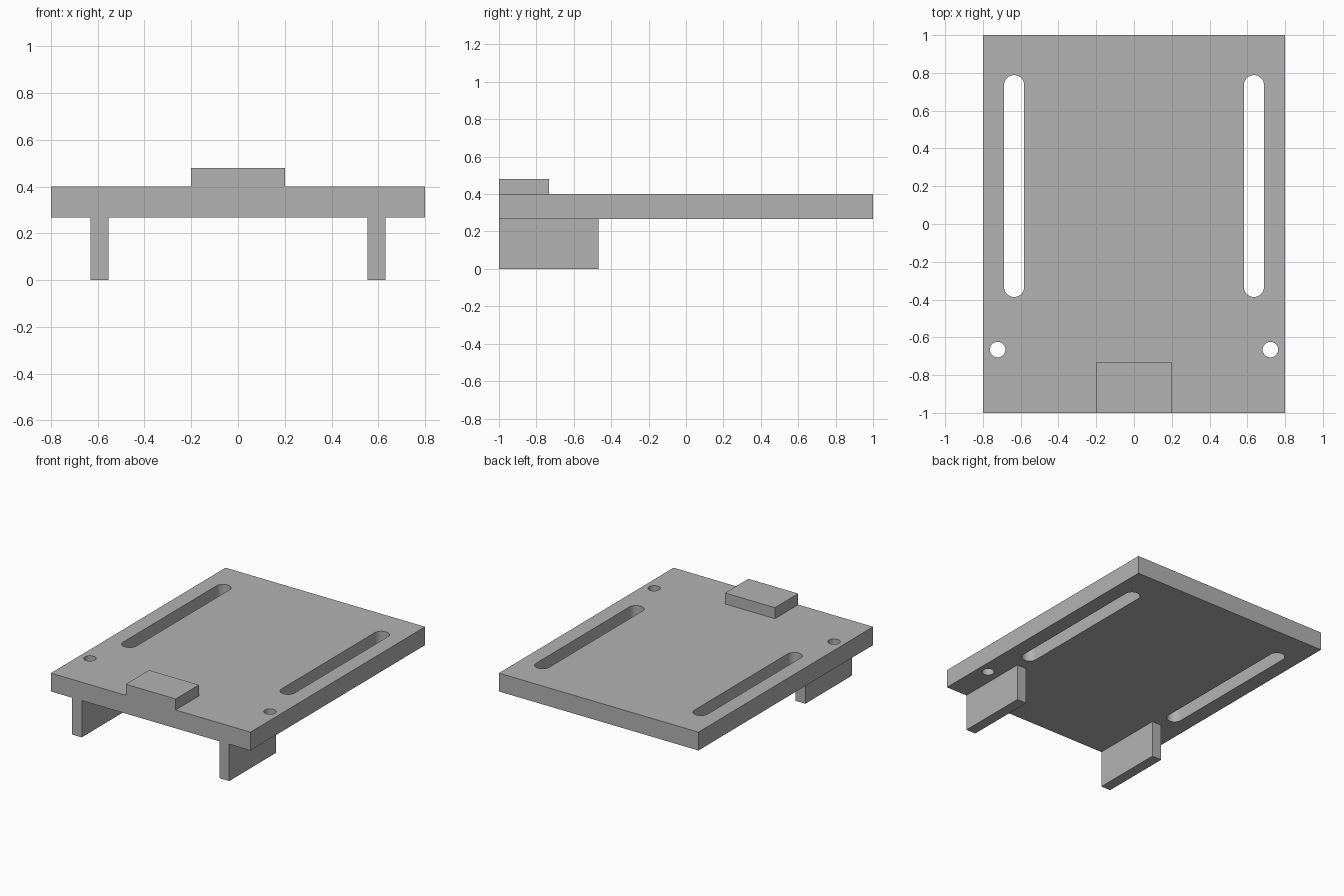
import bpy
import bmesh
import math

cube = bpy.data.objects.get("Cube")
if cube:
    bpy.data.objects.remove(cube, do_unlink=True)

grey = bpy.data.materials.new("mid_grey")
grey.use_nodes = True
colour = (0.45, 0.45, 0.45, 1)
grey.diffuse_color = colour
grey.node_tree.nodes["Principled BSDF"].inputs["Base Color"].default_value = colour

PLATE_BOTTOM, PLATE_TOP = 0.267, 0.4


def prism(name, outline, z0, z1):
    """Extrude a flat outline upwards from z0 to z1."""
    bm = bmesh.new()
    base = bm.faces.new([bm.verts.new((x, y, z0)) for x, y in outline])
    top = bmesh.ops.extrude_face_region(bm, geom=[base])["geom"]
    verts = [v for v in top if isinstance(v, bmesh.types.BMVert)]
    bmesh.ops.translate(bm, vec=(0, 0, z1 - z0), verts=verts)
    bmesh.ops.recalc_face_normals(bm, faces=bm.faces)
    mesh = bpy.data.meshes.new(name)
    bm.to_mesh(mesh)
    bm.free()
    mesh.materials.append(grey)
    obj = bpy.data.objects.new(name, mesh)
    bpy.context.collection.objects.link(obj)
    return obj


def box(name, x0, x1, y0, y1, z0, z1):
    return prism(name, [(x0, y0), (x1, y0), (x1, y1), (x0, y1)], z0, z1)


def capsule(x, y0, y1, r, steps=24):
    """Rounded slot outline; a circle when y0 equals y1."""
    last = steps if y1 > y0 else steps - 1
    arc = [math.pi * i / steps for i in range(last + 1)]
    return ([(x + r * math.cos(a), y1 + r * math.sin(a)) for a in arc]
            + [(x - r * math.cos(a), y0 - r * math.sin(a)) for a in arc])


# Base plate
plate = box("base_plate", -0.8, 0.8, -1, 1, PLATE_BOTTOM, PLATE_TOP)

# Long slots and screw holes, cut through the plate on both sides
for side, label in ((1, "left"), (-1, "right")):
    for part, outline in (
        ("slot", capsule(side * 0.635, -0.333, 0.735, 0.0533)),
        ("screw_hole", capsule(side * 0.722, -0.665, -0.665, 0.041)),
    ):
        cutter = prism(f"{label}_{part}_cutter", outline,
                       PLATE_BOTTOM - 0.1, PLATE_TOP + 0.1)
        cut = plate.modifiers.new(f"{label}_{part}", "BOOLEAN")
        cut.operation = "DIFFERENCE"
        cut.solver = "EXACT"
        cut.object = cutter
        cutter.hide_render = True
        cutter.hide_set(True)

    # Leg under the front edge
    inner, outer = sorted((side * 0.553, side * 0.63))
    box(f"{label}_leg", inner, outer, -1, -0.467, 0, PLATE_BOTTOM)

# Smooth the hole walls while the plate edges stay sharp
bpy.context.view_layer.objects.active = plate
plate.select_set(True)
for mod in [m.name for m in plate.modifiers]:
    bpy.ops.object.modifier_apply(modifier=mod)
bpy.ops.object.shade_smooth_by_angle(angle=math.radians(30))

# Raised block at the front
box("raised_block", -0.2, 0.2, -1, -0.733, PLATE_TOP, 0.48)
